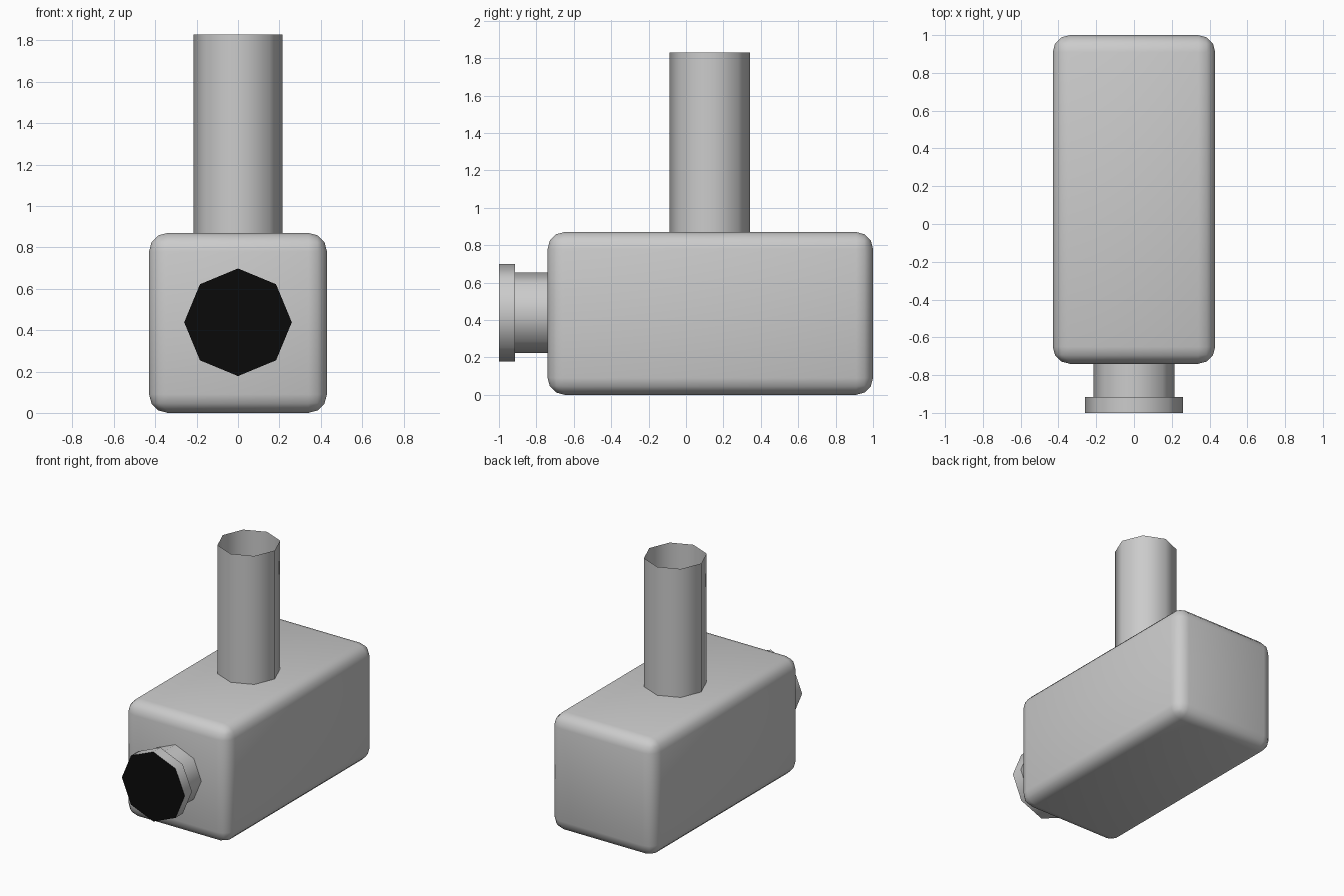
import bpy, bmesh, math

if "Cube" in bpy.data.objects:
    bpy.data.objects.remove(bpy.data.objects["Cube"])

SIDES = 8
BLACK = bpy.data.materials.new("black_cap")
BLACK.diffuse_color = (0.003, 0.003, 0.003, 1)
BLACK.use_nodes = True
BLACK.node_tree.nodes["Principled BSDF"].inputs["Base Color"].default_value = BLACK.diffuse_color


def add_object(name, bm, loc, rot=(0, 0, 0), angle=50):
    mesh = bpy.data.meshes.new(name)
    bm.to_mesh(mesh)
    bm.free()
    ob = bpy.data.objects.new(name, mesh)
    bpy.context.collection.objects.link(ob)
    ob.location, ob.rotation_euler = loc, rot
    bpy.ops.object.select_all(action='DESELECT')
    ob.select_set(True)
    bpy.context.view_layer.objects.active = ob
    bpy.ops.object.shade_smooth_by_angle(angle=math.radians(angle))
    return ob


def lathe(profile):
    """Open octagonal shell around z from (radius, height) pairs, bottom to top."""
    bm = bmesh.new()
    rings = [[bm.verts.new((r * math.cos(math.tau * i / SIDES),
                            r * math.sin(math.tau * i / SIDES), z))
              for i in range(SIDES)] for r, z in profile]
    for a, b in zip(rings, rings[1:]):
        for i in range(SIDES):
            j = (i + 1) % SIDES
            bm.faces.new((a[i], a[j], b[j], b[i]))
    return bm


# rounded box body
bm = bmesh.new()
bmesh.ops.create_cube(bm, size=1)
bmesh.ops.scale(bm, vec=(0.86, 1.74, 0.87), verts=bm.verts)
bmesh.ops.bevel(bm, geom=bm.edges[:], offset=0.09, offset_type='OFFSET',
                segments=3, profile=0.5, affect='EDGES')
add_object("body", bm, (0, 0.13, 0.435))

# upright pipe, open at the top
add_object("upright_pipe", lathe([(0.215, 0.86), (0.215, 1.83)]), (0, 0.127, 0))

# front neck with a wider rim; local z points towards the front
FRONT = (math.pi / 2, 0, 0)
add_object("front_neck", lathe([(0.215, 0.73), (0.215, 0.915), (0.26, 0.915), (0.26, 1.0)]),
           (0, 0, 0.438), FRONT)

# black disc closing the rim
bm = bmesh.new()
bmesh.ops.create_circle(bm, cap_ends=True, segments=SIDES, radius=0.26)
for f in bm.faces:
    f.normal_update()
    if f.normal.z < 0:
        f.normal_flip()
cap = add_object("front_cap", bm, (0, -1.0, 0.438), FRONT)
cap.data.materials.append(BLACK)
